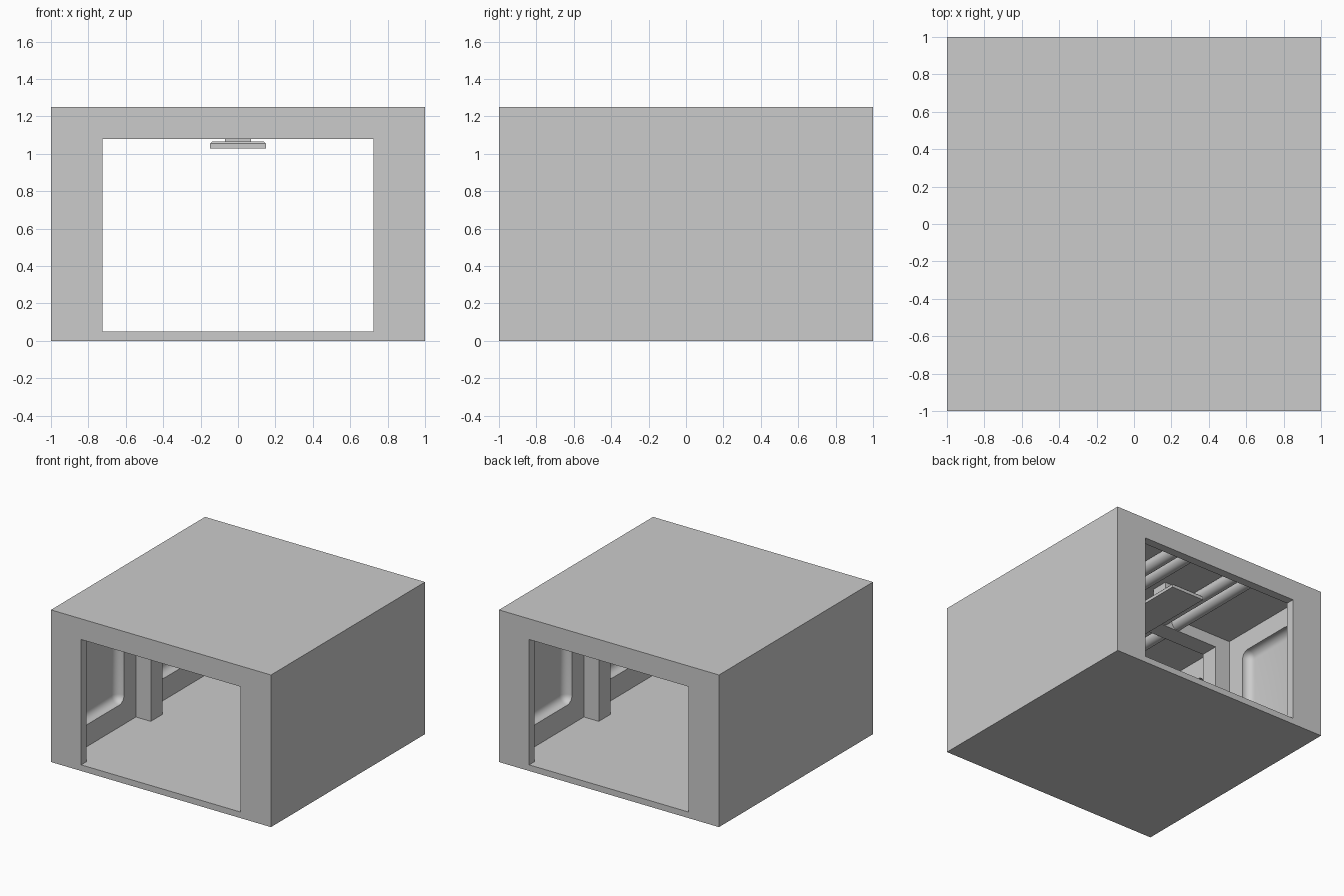
import bpy, bmesh
from math import radians
from mathutils import Matrix

if "Cube" in bpy.data.objects:
    bpy.data.objects.remove(bpy.data.objects["Cube"])


def finish(name, bm, smooth=False):
    mesh = bpy.data.meshes.new(name)
    bm.to_mesh(mesh)
    bm.free()
    ob = bpy.data.objects.new(name, mesh)
    bpy.context.collection.objects.link(ob)
    if smooth:
        shade(ob)
    return ob


def shade(ob):
    bpy.ops.object.select_all(action='DESELECT')
    ob.select_set(True)
    bpy.context.view_layer.objects.active = ob
    bpy.ops.object.shade_smooth_by_angle(angle=radians(30))


def box(name, x, y, z, bevel=0.0, segments=6):
    bm = bmesh.new()
    bmesh.ops.create_cube(bm, size=1)
    for v in bm.verts:
        v.co = [lo + (c + 0.5) * (hi - lo) for c, (lo, hi) in zip(v.co, (x, y, z))]
    if bevel:
        bmesh.ops.bevel(bm, geom=bm.edges[:], offset=bevel, segments=segments,
                        profile=0.5, affect='EDGES')
    return finish(name, bm)


def cut(ob, cutter):
    cutter.hide_render = True
    mod = ob.modifiers.new("cut", 'BOOLEAN')
    mod.operation = 'DIFFERENCE'
    mod.solver = 'EXACT'
    mod.object = cutter
    bpy.context.view_layer.objects.active = ob
    bpy.ops.object.modifier_apply(modifier=mod.name)
    bpy.data.objects.remove(cutter)


WALL, CEIL, FLOOR, END = 0.875, 1.18, 0.05, 0.93

# corridor shell: outer block, inner room, doorway openings
shell = box("corridor_shell", (-1, 1), (-1, 1), (0, 1.25))
cut(shell, box("room_cutter", (-WALL, WALL), (-END, END), (FLOOR, CEIL)))
cut(shell, box("doorway_cutter", (-0.725, 0.725), (-1.2, 1.2), (FLOOR, 1.08)))

# rounded recesses, two on each side wall
for sx in (-1, 1):
    for sy in (-1, 1):
        cut(shell, box("recess_cutter", sorted((sx * 0.945, sx * 0.7)),
                       sorted((sy * 0.23, sy * 0.78)), (0.23, 1.02), bevel=0.06))
shade(shell)

# middle frame: pillars and ceiling beam
for sx, side in ((-1, "left"), (1, "right")):
    box(side + "_pillar", sorted((sx * 0.74, sx * WALL)), (-0.075, 0.075), (FLOOR, CEIL))
box("ceiling_beam", (-0.74, 0.74), (-0.075, 0.075), (1.085, CEIL))

# ceiling pipes along the corridor
for x in (-0.36, -0.23, 0.23, 0.36):
    bm = bmesh.new()
    bmesh.ops.create_cone(bm, cap_ends=True, segments=24, radius1=0.05, radius2=0.05,
                          depth=2 * END,
                          matrix=Matrix.Translation((x, 0, 1.14)) @ Matrix.Rotation(radians(90), 4, 'X'))
    finish("ceiling_pipe", bm, smooth=True)

# long hanging lamp with chamfered top, on two mounts
bm = bmesh.new()
rings = []
for hx, hy, z in ((0.15, 0.63, 1.03), (0.15, 0.63, 1.055), (0.14, 0.62, 1.065)):
    rings.append([bm.verts.new((sx * hx, sy * hy, z))
                  for sx, sy in ((-1, -1), (1, -1), (1, 1), (-1, 1))])
bm.faces.new(rings[0][::-1])
bm.faces.new(rings[-1])
for a, b in zip(rings, rings[1:]):
    for i in range(4):
        j = (i + 1) % 4
        bm.faces.new((a[i], a[j], b[j], b[i]))
finish("ceiling_lamp", bm)
for sy in (-1, 1):
    box("lamp_mount", (-0.07, 0.07), sorted((sy * 0.31, sy * 0.45)), (1.06, CEIL))
